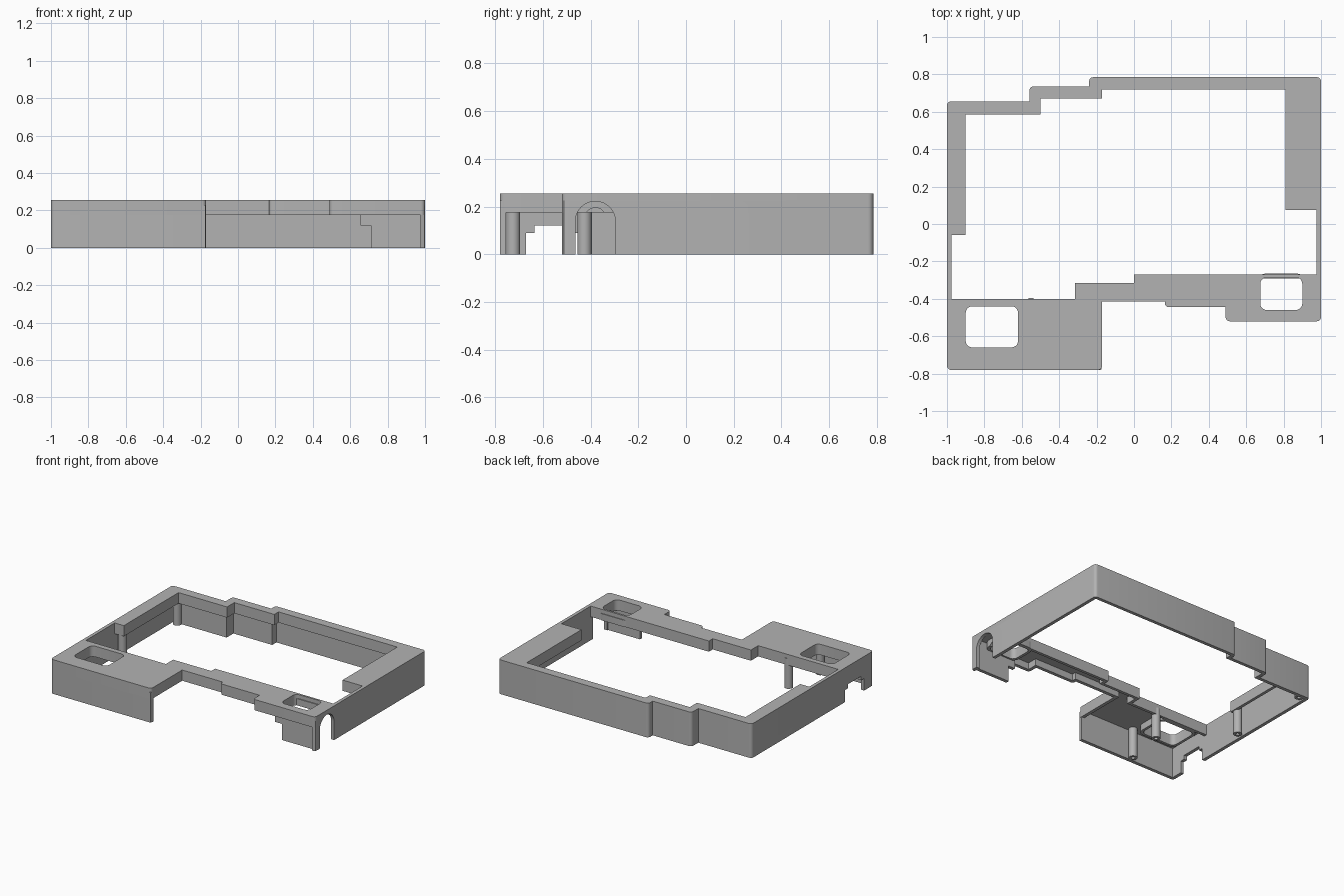
import bpy, bmesh, math
from mathutils import Vector

cube = bpy.data.objects.get("Cube")
if cube:
    bpy.data.objects.remove(cube)

TOP, PLATE, LIP, WALL = 0.255, 0.225, 0.175, 0.025

grey = bpy.data.materials.new("plain grey")
grey.use_nodes = True
grey.diffuse_color = (0.45, 0.45, 0.45, 1)
grey.node_tree.nodes["Principled BSDF"].inputs["Base Color"].default_value = (0.45, 0.45, 0.45, 1)


def offset(pts, d, closed=True):
    """Mitred offset to the left of the travel direction."""
    pts, out, n = [Vector(p) for p in pts], [], len(pts)
    for i, p in enumerate(pts):
        a = (p - pts[i - 1]).normalized() if closed or i > 0 else None
        b = (pts[(i + 1) % n] - p).normalized() if closed or i < n - 1 else None
        a, b = a or b, b or a
        na, nb = Vector((-a.y, a.x)), Vector((-b.y, b.x))
        out.append(p + (na + nb) * d / (1 + na.dot(nb)))
    return out


def rounded(pts, r, convex_only=False):
    """Replace the corners of a closed loop with short arcs."""
    pts, out, n = [Vector(p) for p in pts], [], len(pts)
    for i, p in enumerate(pts):
        a, b = (p - pts[i - 1]).normalized(), (pts[(i + 1) % n] - p).normalized()
        if convex_only and a.x * b.y - a.y * b.x < 0:
            out.append(p)
            continue
        centre = p - a * r + b * r
        for k in range(6):
            t = k / 5 * math.pi / 2
            out.append(centre - b * r * math.cos(t) + a * r * math.sin(t))
    return out


def slab(name, loops, z0, z1):
    """Extrude flat loops, where inner loops become holes."""
    curve = bpy.data.curves.new(name, "CURVE")
    curve.dimensions, curve.fill_mode = "2D", "BOTH"
    curve.extrude = (z1 - z0) / 2
    for loop in loops:
        s = curve.splines.new("POLY")
        s.points.add(len(loop) - 1)
        s.use_cyclic_u = True
        for point, p in zip(s.points, loop):
            point.co = (p[0], p[1], 0, 1)
    temp = bpy.data.objects.new(name, curve)
    bpy.context.collection.objects.link(temp)
    bpy.context.view_layer.update()
    mesh = bpy.data.meshes.new_from_object(temp.evaluated_get(bpy.context.evaluated_depsgraph_get()))
    bpy.data.objects.remove(temp)
    bm = bmesh.new()
    bm.from_mesh(mesh)
    bmesh.ops.translate(bm, vec=(0, 0, (z0 + z1) / 2), verts=bm.verts)
    bmesh.ops.remove_doubles(bm, verts=bm.verts, dist=0.0001)
    bmesh.ops.recalc_face_normals(bm, faces=bm.faces)
    bm.to_mesh(mesh)
    bm.free()
    obj = bpy.data.objects.new(name, mesh)
    bpy.context.collection.objects.link(obj)
    mesh.materials.clear()
    mesh.materials.append(grey)
    return obj


def rect(x0, x1, y0, y1):
    return [(x0, y0), (x1, y0), (x1, y1), (x0, y1)]


def arch(name, radius, y, z, x0, x1):
    """Round-topped cutter running along x."""
    loop = [(-1, -radius), (-1, radius)]
    loop = [(z + 0.3, -radius)] + [(-radius * math.sin(t), -radius * math.cos(t))
            for t in (math.pi * k / 24 for k in range(25))] + [(z + 0.3, radius)]
    obj = slab(name, [loop], x0, x1)
    for v in obj.data.vertices:
        a, b, c = v.co
        v.co = (c, y + b, z - a)
    bm = bmesh.new()
    bm.from_mesh(obj.data)
    bmesh.ops.recalc_face_normals(bm, faces=bm.faces)
    bm.to_mesh(obj.data)
    bm.free()
    return obj


def cut(obj, cutter):
    mod = obj.modifiers.new("cut", "BOOLEAN")
    mod.operation, mod.solver, mod.object = "DIFFERENCE", "EXACT", cutter
    bpy.context.view_layer.update()
    mesh = bpy.data.meshes.new_from_object(obj.evaluated_get(bpy.context.evaluated_depsgraph_get()))
    obj.modifiers.clear()
    obj.data = mesh


# Footprint outlines
front_edge = [(-0.17, -0.415), (0.165, -0.415), (0.165, -0.445), (0.49, -0.445), (0.49, -0.52)]
wall_path = [(1, -0.52), (1, 0.785), (-0.24, 0.785), (-0.24, 0.735), (-0.56, 0.735),
             (-0.56, 0.655), (-1, 0.655), (-1, -0.78), (-0.17, -0.78)]
outer = front_edge + wall_path
inner = [(-0.975, -0.4), (-0.315, -0.4), (-0.315, -0.315), (0, -0.315), (0, -0.27),
         (0.975, -0.27), (0.975, 0.075), (0.81, 0.075), (0.81, 0.72), (-0.17, 0.72),
         (-0.17, 0.67), (-0.5, 0.67), (-0.5, 0.585), (-0.9, 0.585), (-0.9, -0.06), (-0.975, -0.06)]
openings = {"large": rect(-0.9, -0.62, -0.66, -0.44), "small": rect(0.675, 0.9, -0.46, -0.285)}
outer_round = rounded(outer, 0.022, True)
opening_loops = {k: rounded(v, 0.035) for k, v in openings.items()}

# Top plate and its hanging lips
slab("top_plate", [outer_round, inner, *opening_loops.values()], PLATE, TOP)
outer_lip = slab("outer_lip", [outer_round, offset(outer, WALL)], LIP, PLATE)
slab("inner_lip", [offset(inner, -0.022), inner], LIP, PLATE)
rims = {k: slab(k + "_opening_rim", [rounded(offset(v, -0.02), 0.05), opening_loops[k]], LIP, PLATE)
        for k, v in openings.items()}

# Tall outer wall
corner_round = [p for p in rounded(wall_path, 0.022, True)]
wall = slab("outer_wall", [corner_round[3:-3] + offset(wall_path, WALL, False)[::-1]], 0, PLATE)

# Set-back wall at the front with a stepped end
slab("front_wall", [rect(0.71, 0.98, -0.497, -0.472)], 0, PLATE)
slab("front_wall_step", [rect(0.655, 0.71, -0.497, -0.472)], 0.12, PLATE)

# Cable arch in the right wall, stepped port in the left wall
big_arch = arch("arch_cutter", 0.084, -0.38, 0.138, 0.93, 1.1)
small_arch = arch("rim_cutter", 0.045, -0.38, 0.15, 0.85, 1.0)
port = slab("port_cutter", [rect(-1.1, -0.95, -0.67, -0.445)], -0.1, 0.09)
port_top = slab("port_top_cutter", [rect(-1.1, -0.95, -0.635, -0.48)], -0.1, 0.12)
for obj, cutter in ((wall, big_arch), (outer_lip, big_arch), (rims["small"], small_arch),
                    (wall, port), (wall, port_top)):
    cut(obj, cutter)
for cutter in (big_arch, small_arch, port, port_top):
    bpy.data.objects.remove(cutter)

# Screw posts
for i, (x, y) in enumerate([(-0.6, -0.725), (-0.55, -0.425), (-0.935, -0.025), (-0.935, 0.62)]):
    ring = lambda r: [(x + r * math.cos(k * math.pi / 12), y + r * math.sin(k * math.pi / 12))
                      for k in range(24)]
    slab(f"screw_post_{i + 1}", [ring(0.03), ring(0.013)], 0, PLATE)

# Smooth rounded corners, crisp edges
bpy.ops.object.select_all(action="DESELECT")
for obj in bpy.context.scene.objects:
    if obj.type == "MESH" and obj.data.materials and obj.data.materials[0] == grey:
        obj.select_set(True)
        bpy.context.view_layer.objects.active = obj
bpy.ops.object.shade_smooth_by_angle(angle=math.radians(30))
